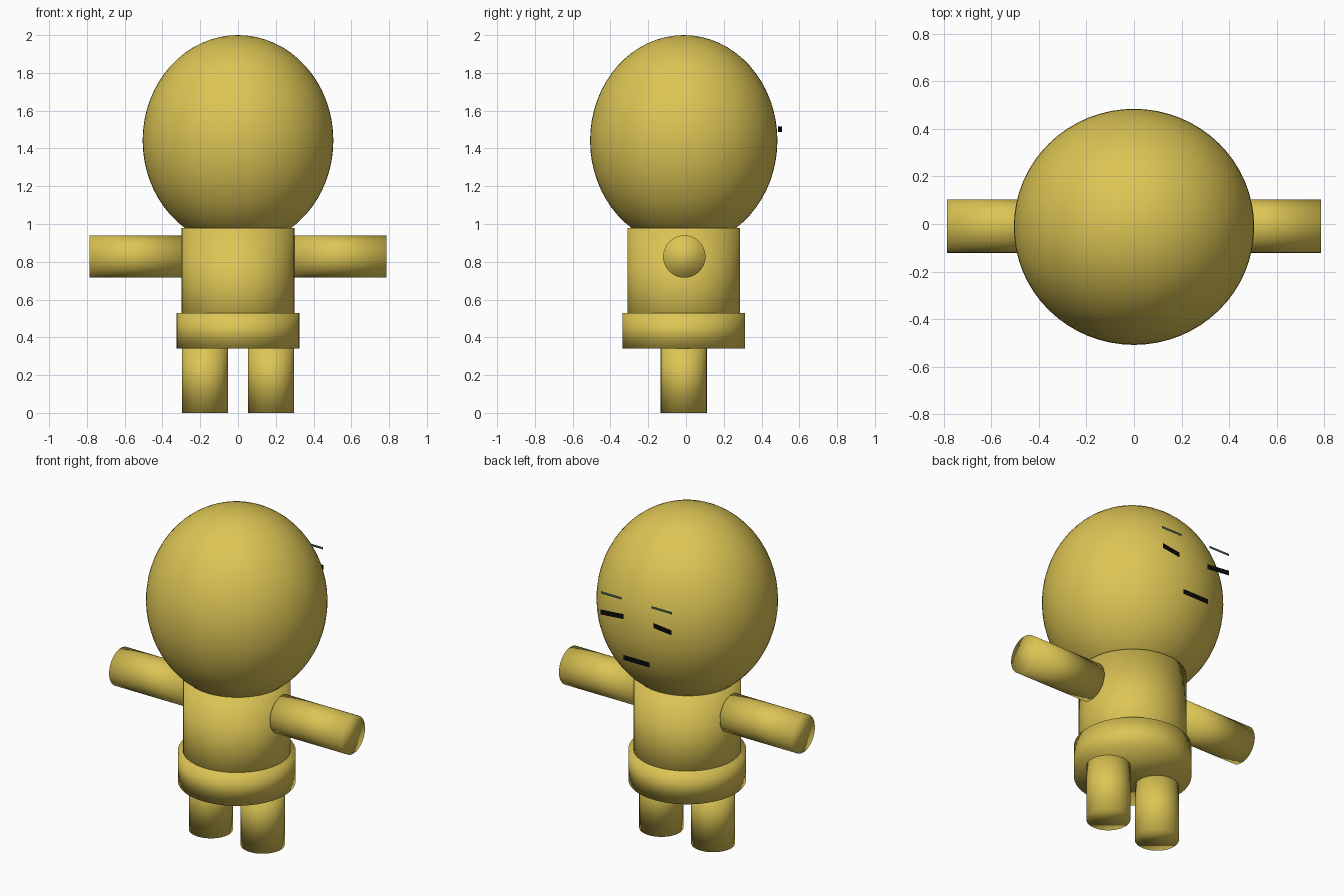
import bpy
import math

if "Cube" in bpy.data.objects:
    bpy.data.objects.remove(bpy.data.objects["Cube"])

CY = -0.012      # depth of the figure's axis
FACE_X = -0.02   # centre line of the face


def material(name, rgb):
    m = bpy.data.materials.new(name)
    m.diffuse_color = (*rgb, 1)
    m.use_nodes = True
    m.node_tree.nodes["Principled BSDF"].inputs["Base Color"].default_value = m.diffuse_color
    return m


yellow = material("mustard_yellow", (0.72, 0.56, 0.09))
black = material("black", (0.003, 0.003, 0.003))
green = material("dark_green", (0.05, 0.14, 0.08))


def finish(name, mat):
    ob = bpy.context.object
    ob.name = name
    ob.data.materials.append(mat)
    return ob


def cylinder(name, radius, length, loc, rot=(0, 0, 0)):
    bpy.ops.mesh.primitive_cylinder_add(vertices=64, radius=radius, depth=length,
                                        location=loc, rotation=rot)
    bpy.ops.object.shade_smooth()
    return finish(name, yellow)


def face_plate(name, width, height, loc, mat, yaw=0):
    # upright flat strip facing +y
    bpy.ops.mesh.primitive_plane_add(size=1, location=loc,
                                     rotation=(-math.pi / 2, 0, yaw))
    ob = finish(name, mat)
    ob.scale = (width, height, 1)
    return ob


# Head
bpy.ops.mesh.primitive_uv_sphere_add(segments=64, ring_count=32, radius=1,
                                     location=(0, CY, 1.442))
bpy.ops.object.shade_smooth()
finish("head", yellow).scale = (0.505, 0.496, 0.558)

# Torso and waistband
cylinder("torso", 0.298, 0.62, (0, CY, 0.67))
cylinder("waistband", 0.325, 0.19, (0, CY, 0.435))

# Limbs, eyes and brows on both sides
for side, s in (("left", -1), ("right", 1)):
    cylinder(side + "_arm", 0.112, 0.485, (s * 0.5425, CY + 0.003, 0.828),
             (0, math.pi / 2, 0))
    cylinder(side + "_leg", 0.122, 0.38, (s * 0.175, CY, 0.19))
    x = FACE_X + s * 0.17
    face_plate(side + "_eye", 0.14, 0.03, (x, 0.498, 1.502), black, s * math.radians(9))
    face_plate(side + "_brow", 0.14, 0.014, (x, 0.505, 1.62), green)

# Mouth
face_plate("mouth", 0.175, 0.03, (FACE_X, 0.507, 1.265), black)
